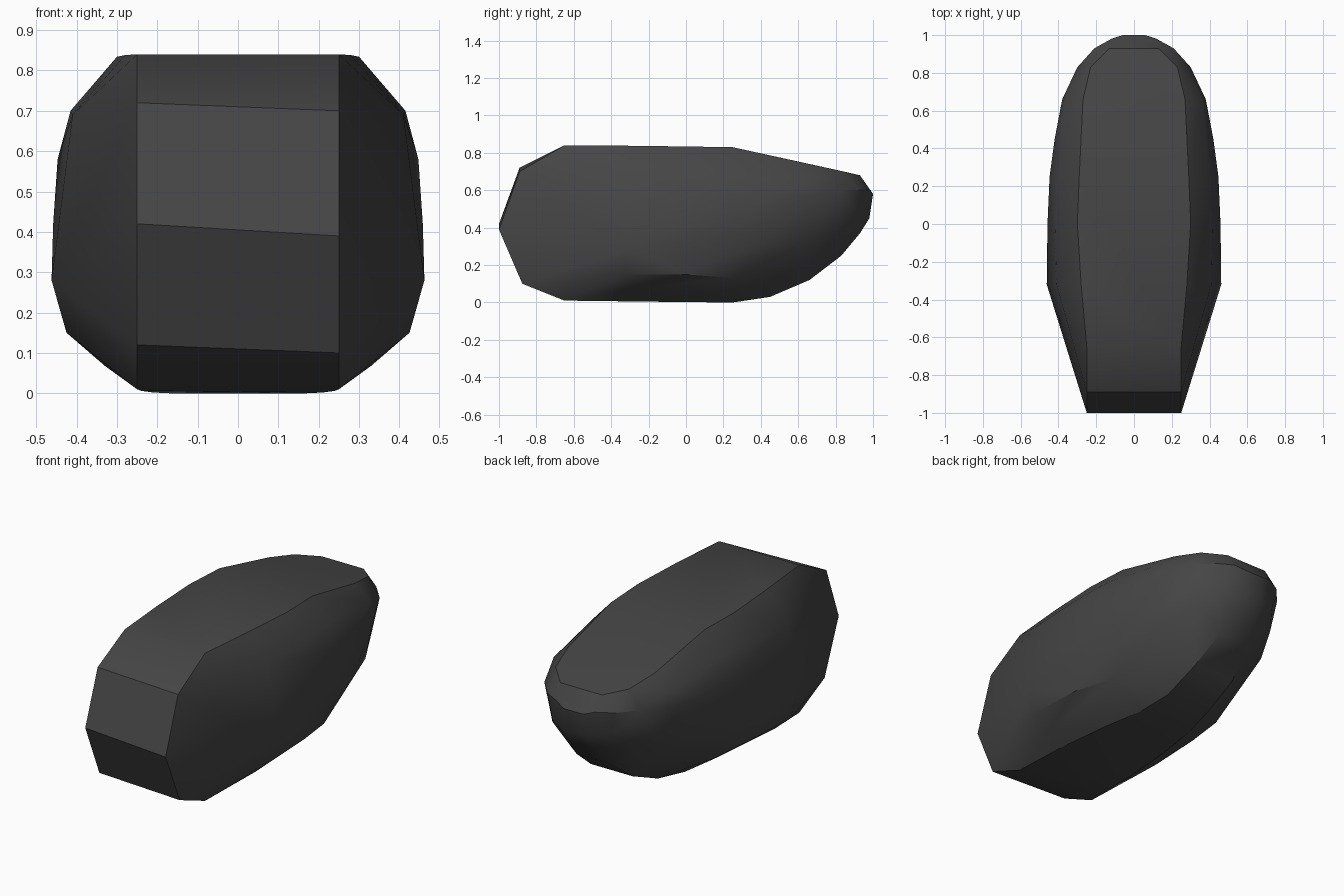
import bpy
import bmesh
import math

if "Cube" in bpy.data.objects:
    bpy.data.objects.remove(bpy.data.objects["Cube"], do_unlink=True)

# Dark grey stone colour
GREY = (0.06, 0.06, 0.06, 1.0)
mat = bpy.data.materials.new("dark grey")
mat.use_nodes = True
mat.diffuse_color = GREY
bsdf = next(n for n in mat.node_tree.nodes if n.type == 'BSDF_PRINCIPLED')
bsdf.inputs["Base Color"].default_value = GREY

# Flat front band: (y, z) profile, slightly tilted across x
FRONT_HALF_WIDTH = 0.25
front_profile = [(-0.65, 0.84, 0), (-0.89, 0.71, 0.01), (-1.0, 0.405, 0.015),
                 (-0.875, 0.11, 0.01), (-0.65, 0.01, 0)]

# Half cross-sections of the body, from top to bottom: y -> (x, z)
sections = {
    -0.32: [(0.28, 0.838), (0.41, 0.69), (0.462, 0.28), (0.425, 0.15), (0.33, 0.068), (0.24, 0.006)],
    0.00: [(0.30, 0.834), (0.415, 0.70), (0.458, 0.42), (0.41, 0.15), (0.21, 0.002)],
    0.25: [(0.29, 0.83), (0.40, 0.71), (0.447, 0.58), (0.447, 0.36), (0.36, 0.13), (0.17, 0.0)],
    0.45: [(0.28, 0.786), (0.42, 0.58), (0.405, 0.33), (0.14, 0.03)],
    0.66: [(0.27, 0.74), (0.36, 0.66), (0.38, 0.57), (0.33, 0.33), (0.13, 0.12)],
    0.83: [(0.23, 0.703), (0.30, 0.60), (0.25, 0.39), (0.10, 0.25)],
    0.93: [(0.13, 0.68), (0.21, 0.60), (0.18, 0.46), (0.08, 0.37)],
    0.98: [(0.12, 0.60), (0.06, 0.45)],
    1.00: [(0.06, 0.58)],
}

bm = bmesh.new()
for side in (-1, 1):
    for y, z, tilt in front_profile:
        bm.verts.new((side * FRONT_HALF_WIDTH, y, z - side * tilt))
    for y, ring in sections.items():
        for x, z in ring:
            bm.verts.new((side * x, y, z))

# Wrap the sections in one faceted skin
hull = bmesh.ops.convex_hull(bm, input=list(bm.verts))
inside = {g for g in hull["geom_interior"] + hull["geom_unused"]
          if isinstance(g, bmesh.types.BMVert)}
bmesh.ops.delete(bm, geom=list(inside), context='VERTS')
bmesh.ops.dissolve_limit(bm, angle_limit=math.radians(1.0),
                         verts=list(bm.verts), edges=list(bm.edges))
bmesh.ops.recalc_face_normals(bm, faces=list(bm.faces))

mesh = bpy.data.meshes.new("stone_body")
bm.to_mesh(mesh)
bm.free()
mesh.materials.append(mat)
stone = bpy.data.objects.new("stone_body", mesh)
bpy.context.collection.objects.link(stone)

# Soft facets, crisp edges around the flat front band
bpy.ops.object.select_all(action='DESELECT')
stone.select_set(True)
bpy.context.view_layer.objects.active = stone
bpy.ops.object.shade_smooth_by_angle(angle=math.radians(30))
